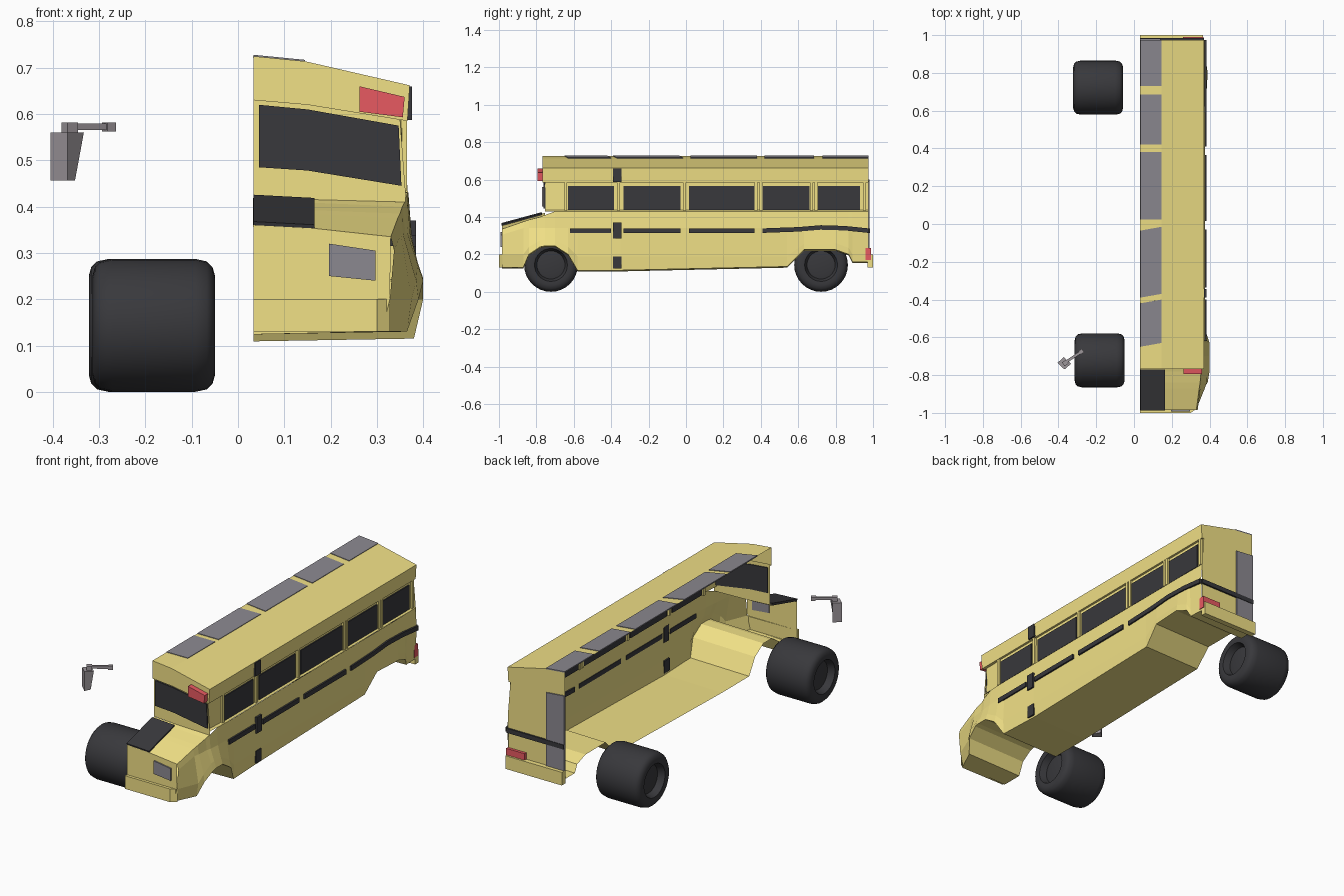
import bpy, bmesh, math
from mathutils import Matrix, Vector

if "Cube" in bpy.data.objects:
    bpy.data.objects.remove(bpy.data.objects["Cube"])


def material(name, r, g, b):
    m = bpy.data.materials.new(name)
    m.diffuse_color = (r, g, b, 1)
    m.use_nodes = True
    m.node_tree.nodes["Principled BSDF"].inputs["Base Color"].default_value = m.diffuse_color
    return m


YELLOW = material("yellow_paint", 0.88, 0.75, 0.24)
BLACK = material("black", 0.04, 0.04, 0.045)
GREY = material("grey", 0.26, 0.25, 0.28)
METAL = material("mirror_grey", 0.34, 0.31, 0.33)
RED = material("red_light", 0.8, 0.1, 0.12)
XC = 0.033  # open centre edge of the half shell


def mesh(name, verts, faces, mat):
    me = bpy.data.meshes.new(name)
    me.from_pydata(verts, [], faces)
    me.materials.append(mat)
    ob = bpy.data.objects.new(name, me)
    bpy.context.collection.objects.link(ob)
    bm = bmesh.new()
    bm.from_mesh(me)
    bmesh.ops.recalc_face_normals(bm, faces=bm.faces)
    bm.to_mesh(me)
    bm.free()
    return ob


def loft(name, sections, mat=YELLOW, closed=False, caps=False):
    n = len(sections[0])
    verts = [p for s in sections for p in s]
    faces = []
    for i in range(len(sections) - 1):
        for j in range(n if closed else n - 1):
            k = (j + 1) % n
            faces.append((i*n + j, i*n + k, i*n + n + k, i*n + n + j))
    if caps:
        faces += [tuple(range(n)), tuple(range(len(verts) - n, len(verts)))]
    return mesh(name, verts, faces, mat)


def panel(name, pts, mat, t=0.012):
    ob = mesh(name, pts, [tuple(range(len(pts)))], mat)
    if t:
        s = ob.modifiers.new("thickness", 'SOLIDIFY')
        s.thickness, s.offset = t, 0
    return ob


def side_panel(name, x, y0, y1, z0, z1, mat=BLACK, t=0.012):
    return panel(name, [(x, y0, z0), (x, y1, z0), (x, y1, z1), (x, y0, z1)], mat, t)


def box(name, lo, hi, mat, rot=0.0):
    c = (Vector(lo) + Vector(hi)) / 2
    bm = bmesh.new()
    bmesh.ops.create_cube(bm, size=1, matrix=Matrix.Translation(c) @ Matrix.Rotation(rot, 4, 'Z')
                          @ Matrix.Diagonal((*(Vector(hi) - Vector(lo)), 1)))
    me = bpy.data.meshes.new(name)
    bm.to_mesh(me)
    bm.free()
    me.materials.append(mat)
    ob = bpy.data.objects.new(name, me)
    bpy.context.collection.objects.link(ob)
    return ob


# lower body: y, bottom z, bottom x, flare z, flare x, shoulder x, shoulder z
stations = [
    (-.985, .13, .31, .20, .328, .33, .335), (-.87, .13, .365, .20, .375, .345, .375),
    (-.84, .20, .39, .24, .385, .35, .385), (-.78, .24, .40, .275, .388, .355, .40),
    (-.755, .245, .40, .28, .388, .36, .41), (-.70, .245, .40, .28, .388, .365, .43),
    (-.63, .20, .40, .24, .39, .367, .43), (-.58, .115, .38, .19, .383, .368, .43),
    (-.35, .115, .37, .19, .375, .368, .43), (.54, .135, .37, .19, .373, .368, .43),
    (.63, .225, .38, .255, .38, .368, .43), (.80, .225, .39, .26, .385, .368, .43),
    (.87, .20, .38, .235, .38, .367, .43), (.89, .16, .37, .20, .372, .367, .43),
    (.975, .16, .365, .20, .367, .365, .43)]
loft("lower_body", [[(XC, y, zb - .006), (xb, y, zb), (xm, y, zm),
                     (xs + .007, y, min(.34, zs - .03)), (xs, y, zs)]
                    for y, zb, xb, zm, xm, xs, zs in stations])

# hood and nose
loft("hood", [[(xs, y, zs), (.165, y, .353 + (y + .985)*.27), (XC, y, .36 + (y + .985)*.27)]
              for y, _, _, _, _, xs, zs in stations[:5]])
panel("nose", [(XC, -.985, .124), (.31, -.985, .13), (.328, -.985, .2), (.33, -.985, .335),
               (.165, -.985, .353), (XC, -.985, .36)], YELLOW, 0)
loft("front_bumper", [[(XC, -.985, z), (XC, -1, z), (.30, -1, z), (.328, -.98, z)]
                      for z in (.13, .2)], caps=True)
panel("hood_vent", [(XC, -.985, .362), (.165, -.985, .355), (.165, -.77, .413), (XC, -.77, .42)], BLACK)
panel("headlight", [(.197, -.986, .25), (.297, -.986, .24), (.297, -.986, .305), (.197, -.986, .32)], GREY)

# window wall with chamfered front corner, windscreen face
loft("window_wall", [[(xb, y, .43), (xb - .012, y, .437), (xt, y, .59)]
                     for y, xb, xt in ((-.755, .362, .347), (-.64, .367, .354), (.975, .366, .354))])
panel("windscreen_frame", [(XC, -.755, .423), (.165, -.755, .415), (.362, -.755, .41), (.362, -.755, .43),
                           (.35, -.755, .59), (.15, -.755, .63), (XC, -.755, .64)], YELLOW, 0)
panel("windscreen", [(.045, -.756, .485), (.15, -.756, .478), (.353, -.756, .445),
                     (.347, -.756, .575), (.15, -.756, .61), (.045, -.756, .62)], BLACK)

# roof with side band and front visor
roof = [(.35, .585), (.366, .585), (.371, .662), (.145, .714), (XC, .725)]
loft("roof", [[(x, y, z) for x, z in roof] for y in (-.768, .975)])
visor = [(XC, .63), (.15, .62)] + roof[1:]
panel("visor", [(x, -.768, z) for x, z in visor], YELLOW, 0)
loft("visor_underside", [[(x, y, z) for x, z in visor[:3]] for y in (-.768, -.755)])
loft("marker_light", [[(.262, y, .605), (.356, y, .593), (.36, y, .637), (.262, y, .66)]
                      for y in (-.765, -.795)], RED, closed=True, caps=True)
for y0, y1, s in ((-.63, -.40, .02), (-.37, -.015, .02), (.025, .38, 0), (.42, .685, 0), (.73, .975, 0)):
    panel("roof_panel", [(XC, y0 - s, .725), (.145, y0, .714), (.145, y1, .714), (XC, y1 - s, .725)], GREY, .006)

# side windows and pillars
for y0, y1 in ((-.63, -.385), (-.335, -.03), (.015, .365), (.41, .66), (.705, .93)):
    side_panel("side_window", .354, y0, y1, .438, .567)
for y in (-.36, -.008, .375, .40, .672, .694, .955):
    box("window_pillar", (.345, y - .008, .435), (.365, y + .008, .587), YELLOW)
box("front_pillar", (.34, -.65, .435), (.365, -.635, .587), YELLOW)

# side stripes and black divider marks
for y0, y1 in ((-.62, -.40), (-.335, -.03), (.015, .365)):
    side_panel("side_stripe", .378, y0, y1, .314, .339)
loft("rear_side_stripe", [[(.383, y, z), (.383, y, z + .024), (.367, y, z + .024), (.367, y, z)]
                          for y, z in ((.41, .315), (.60, .322), (.72, .332), (.85, .328), (.975, .315))],
     BLACK, closed=True, caps=True)
for x, z0, z1 in ((.37, .587, .66), (.378, .285, .37), (.374, .125, .19)):
    side_panel("divider_mark", x, -.39, -.345, z0, z1)

# rear face, door, stripe, bumper and lamp
panel("rear_face", [(XC, .975, .13), (.366, .975, .15), (.367, .975, .43), (.354, .975, .585), (.366, .975, .585),
                    (.371, .975, .662), (.145, .975, .714), (XC, .975, .725)], YELLOW, 0)
panel("rear_door", [(XC, .975, .2), (.14, .975, .2), (.14, .975, .59), (XC, .975, .6)], GREY)
panel("rear_stripe", [(XC, .976, .315), (.37, .976, .315), (.37, .976, .339), (XC, .976, .339)], BLACK, .016)
box("rear_bumper", (XC, .97, .13), (.366, 1.0, .2), YELLOW)
box("rear_lamp", (.26, .96, .17), (.369, .99, .235), RED)


# wheels: lathe profile around the x axis
def wheel(name, cx, cy):
    half = [(.10, 0), (.10, .05), (.095, .075), (.13, .088), (.132, .108), (.127, .126), (.115, .138), (.09, .1435)]
    prof = half + [(-x, r) for x, r in reversed(half)]
    bm = bmesh.new()
    vs = [bm.verts.new((x, 0, r)) for x, r in prof]
    es = [bm.edges.new(e) for e in zip(vs, vs[1:])]
    bmesh.ops.spin(bm, geom=vs + es, cent=(0, 0, 0), axis=(1, 0, 0), angle=math.tau, steps=32)
    bmesh.ops.remove_doubles(bm, verts=bm.verts, dist=1e-4)
    bmesh.ops.recalc_face_normals(bm, faces=bm.faces)
    me = bpy.data.meshes.new(name)
    bm.to_mesh(me)
    bm.free()
    me.materials.append(BLACK)
    ob = bpy.data.objects.new(name, me)
    bpy.context.collection.objects.link(ob)
    ob.location = (cx, cy, .1435)
    bpy.context.view_layer.objects.active = ob
    ob.select_set(True)
    bpy.ops.object.shade_smooth_by_angle(angle=math.radians(35))
    ob.select_set(False)


wheel("front_wheel", -.182, -.722)
wheel("rear_wheel", -.19, .722)

# door mirror: tapered diamond head on a thin arm
loft("mirror_head", [[(-.405, -.735, z), (-.368, -.77, z), (-.368 + w, -.74, z), (-.372, -.705, z)]
                     for z, w in ((.457, .016), (.56, .035))], METAL, closed=True, caps=True)
a = math.atan2(.06, .09)
box("mirror_arm", (-.375, -.712, .566), (-.27, -.698, .58), METAL, a)
box("mirror_mount", (-.377, -.747, .558), (-.35, -.723, .582), METAL, a)
box("mirror_bracket", (-.29, -.687, .562), (-.268, -.665, .582), METAL, a)
